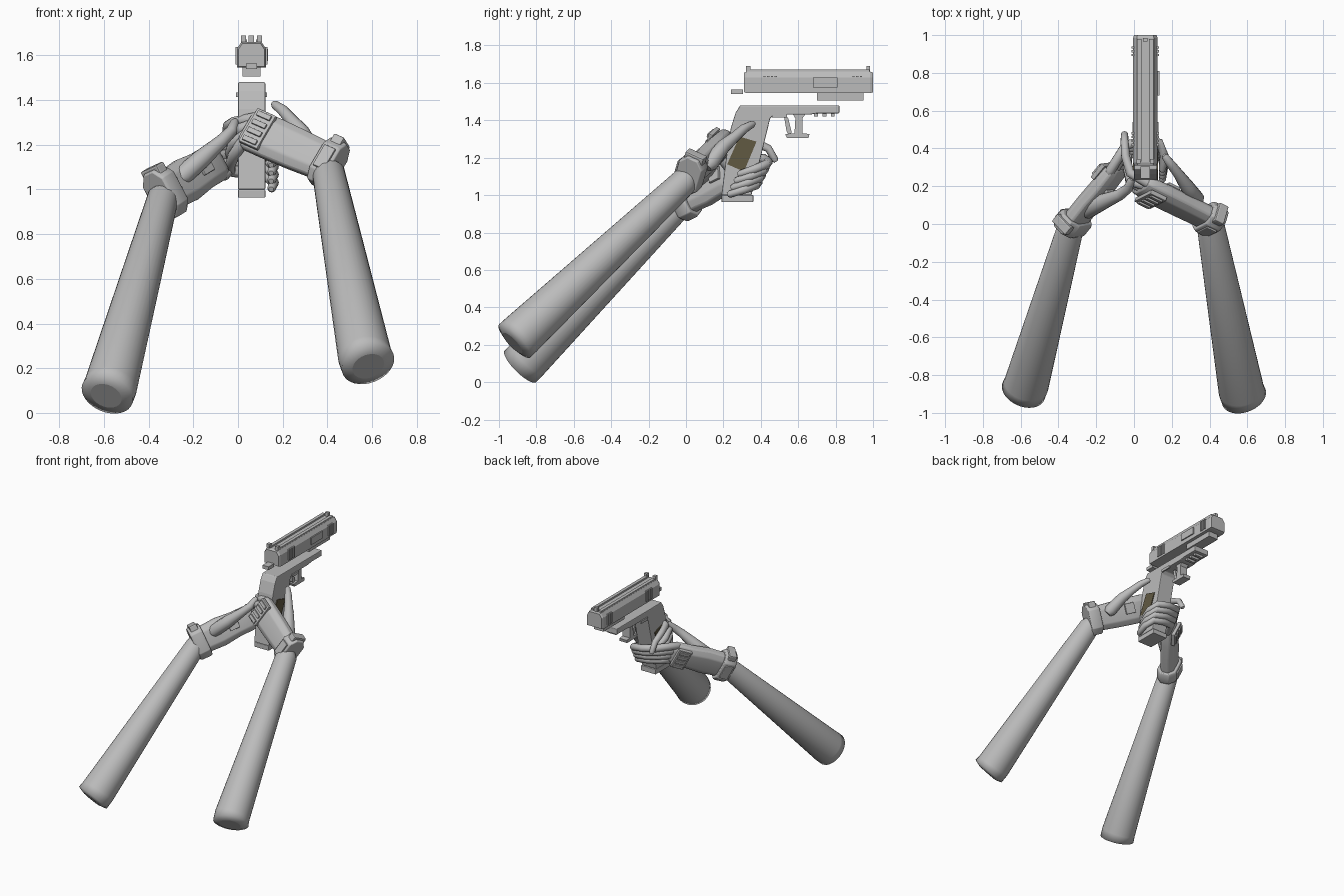
import bpy, bmesh, math
from mathutils import Vector as V

if "Cube" in bpy.data.objects:
    bpy.data.objects.remove(bpy.data.objects["Cube"])


def material(name, rgb):
    m = bpy.data.materials.new(name)
    m.diffuse_color = (*rgb, 1)
    m.use_nodes = True
    m.node_tree.nodes["Principled BSDF"].inputs["Base Color"].default_value = m.diffuse_color
    return m


GREY = material("light_grey", (0.5, 0.5, 0.5))
OLIVE = material("dark_olive", (0.12, 0.10, 0.055))


def finish(name, bm, mat=GREY, bevel=0.0, smooth=None):
    bmesh.ops.recalc_face_normals(bm, faces=bm.faces)
    me = bpy.data.meshes.new(name)
    bm.to_mesh(me)
    bm.free()
    me.materials.append(mat)
    ob = bpy.data.objects.new(name, me)
    bpy.context.collection.objects.link(ob)
    if bevel:
        b = ob.modifiers.new("bevel", 'BEVEL')
        b.width, b.segments = bevel, 2
    if smooth:
        bpy.ops.object.select_all(action='DESELECT')
        ob.select_set(True)
        bpy.context.view_layer.objects.active = ob
        bpy.ops.object.shade_smooth_by_angle(angle=math.radians(smooth))
    return ob


def loft(name, rings, smooth=40, **kw):
    """Skin a list of equal-length rings and cap both ends."""
    bm = bmesh.new()
    vs = [[bm.verts.new(p) for p in r] for r in rings]
    n = len(vs[0])
    for a, b in zip(vs, vs[1:]):
        for i in range(n):
            bm.faces.new((a[i], a[(i + 1) % n], b[(i + 1) % n], b[i]))
    bm.faces.new(vs[0])
    bm.faces.new(vs[-1])
    return finish(name, bm, smooth=smooth, **kw)


def box(name, c, half, axes=((1, 0, 0), (0, 1, 0), (0, 0, 1)), **kw):
    c = V(c)
    a, u, n = (V(k) * h for k, h in zip(axes, half))
    rings = [[c + s * a - u - n, c + s * a + u - n, c + s * a + u + n, c + s * a - u + n]
             for s in (-1, 1)]
    return loft(name, rings, smooth=None, **kw)


def span(name, x, y, z, **kw):
    """Box from axis ranges."""
    r = (x, y, z)
    return box(name, [(p[0] + p[1]) / 2 for p in r], [(p[1] - p[0]) / 2 for p in r], **kw)


def plate(name, yz, x0, x1, **kw):
    """Side profile in y and z extruded along x."""
    return loft(name, [[V((x, y, z)) for y, z in yz] for x in (x0, x1)], smooth=None, **kw)


def tube(name, pts, radii, sides=12):
    """Rounded tapering tube through the points."""
    pts = [V(p) for p in pts]
    d0, d1 = (pts[1] - pts[0]).normalized(), (pts[-1] - pts[-2]).normalized()
    path = [(pts[0] - d0 * radii[0] * 0.7, radii[0] * 0.6)] + list(zip(pts, radii))
    path.append((pts[-1] + d1 * radii[-1] * 0.7, radii[-1] * 0.6))
    rings = []
    u = d0.orthogonal().normalized()
    for i, (p, r) in enumerate(path):
        d = (path[min(i + 1, len(path) - 1)][0] - path[max(i - 1, 0)][0]).normalized()
        u = (u - d * u.dot(d)).normalized()
        w = d.cross(u)
        rings.append([p + r * (u * math.cos(t) + w * math.sin(t))
                      for t in (2 * math.pi * k / sides for k in range(sides))])
    return loft(name, rings, smooth=60)


# ---------- pistol: slide, rails and sights ----------
CX = 0.06
sec = [(-.065, 1.545), (.065, 1.545), (.065, 1.63), (.045, 1.66), (-.045, 1.66), (-.065, 1.63)]
loft("slide", [[V((CX + x * k, y, 1.6 + (z - 1.6) * k)) for x, z in sec]
               for y, k in ((.31, .9), (.325, 1), (.985, 1), (1.0, .92))], smooth=None)
for i, s in enumerate((-1, 1)):
    span(f"top_rail_{i}", (CX + s * .032 - .012, CX + s * .032 + .012), (.33, .98), (1.655, 1.672))
    span(f"rear_sight_{i}", (CX + s * .036 - .011, CX + s * .036 + .011), (.32, .345), (1.66, 1.69))
    for k, y in enumerate((.42, .44, .46, .48, .895, .915, .935)):
        span(f"slide_rib_{i}_{k}", (CX + s * .066 - .006, CX + s * .066 + .006),
             (y - .006, y + .006), (1.56, 1.638))
span("front_sight", (CX - .012, CX + .012), (.965, .985), (1.66, 1.69))
span("ejection_port", (.12, .134), (.68, .81), (1.575, 1.628))
span("under_rail", (.02, .10), (.70, .95), (1.505, 1.546))
span("rear_tab", (.035, .085), (.24, .305), (1.54, 1.565))

# ---------- pistol: frame, grip and trigger ----------
plate("grip_frame", [(.29, 1.48), (.82, 1.48), (.82, 1.437), (.70, 1.437), (.66, 1.43), (.47, 1.43),
                     (.45, 1.41), (.35, 1.0), (.19, 1.0), (.215, 1.2), (.24, 1.36), (.265, 1.44)],
      0.0, .122, bevel=.005)
span("magazine_base", (0, .122), (.19, .36), (.963, 1.0), bevel=.004)
plate("grip_panel", [(.286, 1.313), (.377, 1.286), (.31, 1.126), (.22, 1.165)], .118, .128, mat=OLIVE)
plate("grip_panel_left", [(.286, 1.313), (.377, 1.286), (.31, 1.126), (.22, 1.165)],
      -.006, .004, mat=OLIVE)
plate("trigger_guard", [(.57, 1.435), (.64, 1.435), (.622, 1.41), (.622, 1.33), (.66, 1.327),
                        (.655, 1.305), (.54, 1.305), (.53, 1.327), (.58, 1.33), (.585, 1.41)],
      .03, .092)
plate("trigger", [(.525, 1.415), (.545, 1.415), (.565, 1.335), (.55, 1.32), (.538, 1.34)], .045, .077)
for k in range(3):
    span(f"frame_notch_{k}", (.025, .097), (.685 + k * .045, .705 + k * .045), (1.42, 1.44))
for i, x in enumerate((-.003, .125)):
    span(f"side_lever_{i}", (x - .005, x + .005), (.46, .54), (1.415, 1.435))

# ---------- arms ----------
tube("left_arm", [(-.585, -.885, .085), (-.57, -.85, .12), (-.335, -.015, .965)],
     (.120, .119, .070), 32)
tube("right_arm", [(.582, -.916, .22), (.568, -.88, .254), (.405, -.005, 1.075)],
     (.122, .121, .073), 32)
# flat sleeve ends
for o in ("left_arm", "right_arm"):
    me = bpy.data.objects[o].data
    d = (me.vertices[64].co - me.vertices[32].co).normalized()
    for v in me.vertices[:32]:
        v.co += d * .07


# ---------- hands ----------
def hand(side, wrist, knuckle, up, w0, w1):
    """Palm, cuff, knuckle guard and palm box; returns the hand frame."""
    W, K = V(wrist), V(knuckle)
    a = (K - W).normalized()
    u = (V(up) - a * V(up).dot(a)).normalized()
    n = u.cross(a)
    L = (K - W).length

    def ring(t, w, h, off=0):
        c = W + a * t + n * off
        q = [(1, .45), (.6, 1), (-.6, 1), (-1, .45), (-1, -.45), (-.6, -1), (.6, -1), (1, -.45)]
        return [c + u * w * i + n * h * j for i, j in q]

    loft(side + "_palm", [ring(-.03, w0 * .85, .05), ring(.06, w0 * .8, .05), ring(L * .4, w0 * .85, .05),
                          ring(L * .7, w1, .05), ring(L * .95, w1, .045), ring(L + .02, w1 * .85, .03)],
         bevel=.008)
    loft(side + "_cuff", [ring(-.045, w0 * .95, .066), ring(-.03, w0, .072),
                          ring(.03, w0, .072), ring(.045, w0 * .95, .066)], bevel=.004)
    axes = (a, u, n)
    box(side + "_cuff_strap", W + u * w0 * .85, (.028, .032, .055), axes, bevel=.008)
    box(side + "_cuff_clasp", W + n * .07, (.03, .055, .012), axes, bevel=.005)
    g = W + a * (L * .87)
    box(side + "_knuckle_guard", g + n * .048, (.05, w1 * .9, .013), axes, bevel=.005)
    for k in range(4):
        box(f"{side}_guard_rib_{k}", g + n * .063 + u * w1 * (k - 1.5) * .44,
            (.036, .012, .008), axes, bevel=.003)
    box(side + "_palm_pad", W + a * L * .66 - n * .05 + u * w1 * .2, (.036, .038, .014), axes, bevel=.004)
    return K, u


K, u = hand("left", (-.325, .005, .985), (-.095, .285, 1.125), (-.1, 0, .22), .118, .088)
# left fingers wrap round the front of the grip
for k in range(4):
    s, y = k - 1.5, .018 * k
    tube(f"left_finger_{k}", [K + u * s * .045, (-.04, .365 + y, 1.085 + k * .036),
                              (.05, .385 + y, 1.07 + k * .036), (.135, .375 + y, 1.055 + k * .036),
                              (.16, .31 + y, 1.03 + k * .036), (.15, .235 + y, 1.005 + k * .036)],
         (.027, .027, .025, .025, .023, .019))
tube("left_thumb", [(-.25, .07, 1.06), (-.16, .12, 1.14), (-.075, .155, 1.215), (-.03, .19, 1.26),
                    (-.015, .23, 1.30)], (.045, .042, .03, .026, .02))

K, u = hand("right", (.405, .025, 1.115), (.055, .195, 1.27), (.08, .06, .18), .112, .098)
# right fingers lie along the left side of the grip
for k in range(3):
    z = 1.09 + k * .055
    tube(f"right_finger_{k}", [K + u * (k - 1.5) * .048, (-.02, .225, z + .06), (-.035, .30, z + .02),
                               (-.03, .36, z - .01)], (.027, .026, .024, .019))
tube("right_index", [K + u * .06, (-.02, .27, 1.30), (-.045, .36, 1.285), (-.05, .44, 1.25),
                     (-.05, .475, 1.19)], (.027, .025, .023, .021, .019))
tube("right_thumb", [(.33, .13, 1.17), (.28, .20, 1.26), (.235, .265, 1.315), (.20, .31, 1.355),
                     (.165, .355, 1.38)], (.045, .038, .028, .025, .019))
